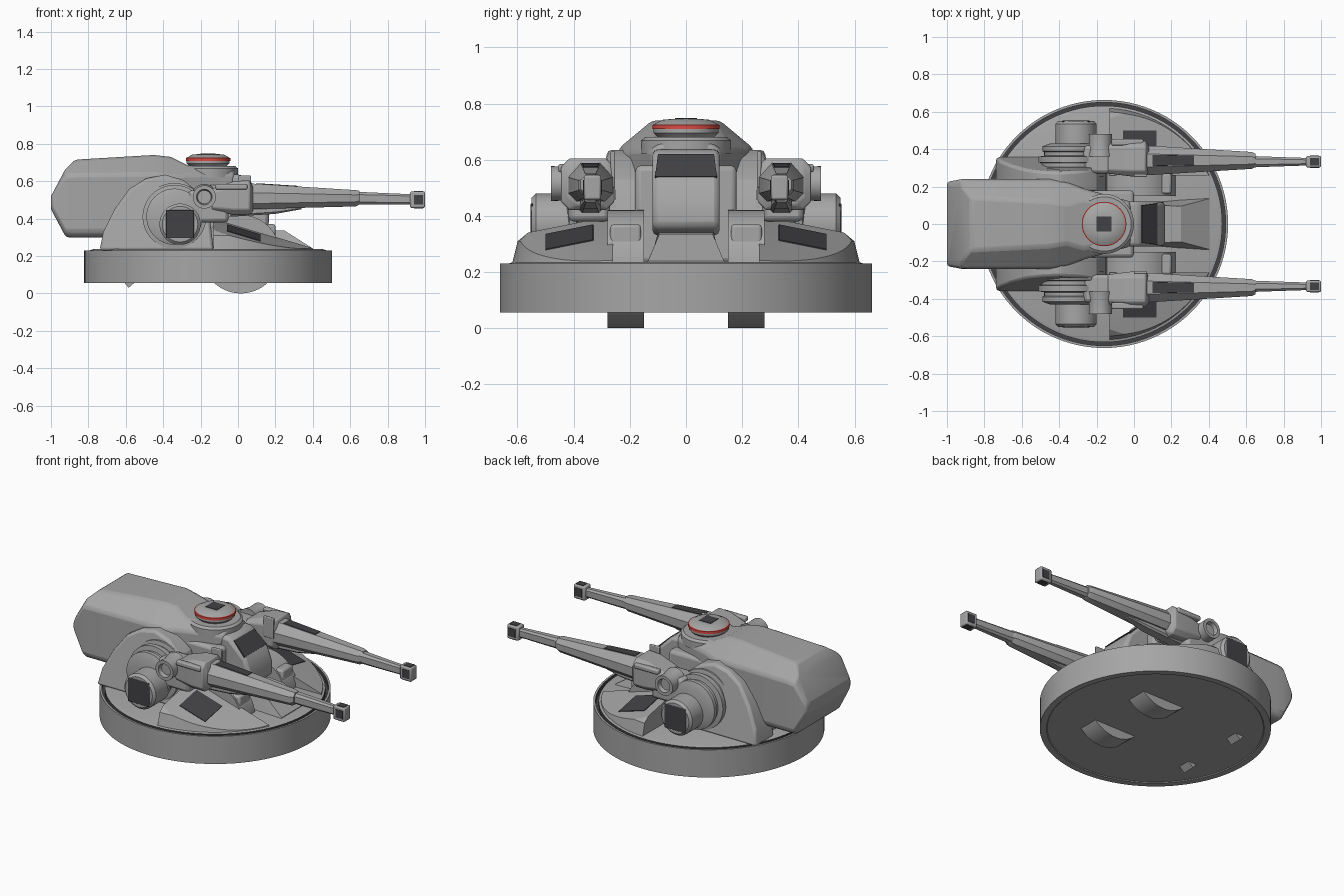
import bpy, bmesh, math
from mathutils import Vector

if "Cube" in bpy.data.objects:
    bpy.data.objects.remove(bpy.data.objects["Cube"])


def material(name, rgb):
    m = bpy.data.materials.new(name)
    m.use_nodes = True
    m.diffuse_color = (*rgb, 1)
    m.node_tree.nodes["Principled BSDF"].inputs["Base Color"].default_value = (*rgb, 1)
    return m


GREY = material("armour grey", (0.38, 0.38, 0.38))
DARK = material("dark panel", (0.055, 0.055, 0.06))
RED = material("warning red", (0.7, 0.07, 0.055))


def finish(name, bm, mats, bevel=0, rule=None):
    bmesh.ops.recalc_face_normals(bm, faces=bm.faces)
    if rule:
        for f in bm.faces:
            f.material_index = rule(f.calc_center_median())
    me = bpy.data.meshes.new(name)
    bm.to_mesh(me)
    bm.free()
    for m in mats:
        me.materials.append(m)
    for p in me.polygons:
        p.use_smooth = True
    me.set_sharp_from_angle(angle=math.radians(28))
    ob = bpy.data.objects.new(name, me)
    bpy.context.collection.objects.link(ob)
    if bevel:
        b = ob.modifiers.new("soft edges", "BEVEL")
        b.width, b.segments, b.limit_method = bevel, 2, "ANGLE"
    return ob


def skin(rings, s=1):
    """Solid through a row of rings, mirrored across y when s is -1."""
    bm = bmesh.new()
    vs = [[bm.verts.new((x, y * s, z)) for x, y, z in r] for r in rings]
    n = len(vs[0])
    for a, b in zip(vs, vs[1:]):
        for i in range(n):
            bm.faces.new((a[i], a[(i + 1) % n], b[(i + 1) % n], b[i]))
    bm.faces.new(vs[0])
    bm.faces.new(vs[-1])
    return bm


def part(name, rings, mat=GREY, bevel=0, pair=False):
    if pair:
        for side, s in (("far", 1), ("near", -1)):
            finish(side + "_" + name, skin(rings, s), [mat], bevel)
    else:
        finish(name, skin(rings), [mat], bevel)


def turned(profile, cx, c2, axis="z", n=64):
    """Rings for (radius, height) points around the z or y axis."""
    out = []
    for r, h in profile:
        ring = []
        for i in range(n):
            a = math.tau * i / n
            u, v = cx + r * math.cos(a), c2 + r * math.sin(a)
            ring.append((u, v, h) if axis == "z" else (u, h, v))
        out.append(ring)
    return out


def loft(sections, y=0):
    """Chamfered box sections along x: x, half width, bottom, top, chamfer y, chamfer z."""
    out = []
    for x, w, b, t, cy, cz in sections:
        k = min(cy, cz, 0.03)
        half = [(w - k, b), (w, b + k), (w, t - cz), (w - cy, t)]
        out.append([(x, y + p, z) for p, z in half] +
                   [(x, y - p, z) for p, z in reversed(half)])
    return out


def prism(outline, y0, y1, lean=0):
    """Side outline in x, z given thickness in y; the outer side may lean in."""
    return [[(x, y0, z) for x, z in outline],
            [(x, y1 - lean * (z - 0.23), z) for x, z in outline]]


def box(x0, x1, y0, y1, z0, z1):
    return prism([(x0, z0), (x1, z0), (x1, z1), (x0, z1)], y0, y1)


def plate(corners):
    c = [Vector(p) for p in corners]
    n = (c[1] - c[0]).cross(c[2] - c[0]).normalized() * 0.004
    return [[p - n for p in c], [p + n for p in c]]


CX = -0.16  # turntable centre

# Turntable with a dark groove inside its rim
base = skin(turned([(0.62, 0.06), (0.625, 0.055), (0.663, 0.055), (0.663, 0.23), (0.65, 0.23),
                    (0.65, 0.2), (0.632, 0.2), (0.632, 0.23), (0.615, 0.236)], CX, 0, n=96))


def groove(c):
    r = math.hypot(c.x - CX, c.y)
    return int(0.626 < r < 0.656 and 0.19 < c.z < 0.225)


finish("turntable", base, [GREY, DARK], rule=groove)


# Sloping deck lobes at the gun end, cut from a domed disc
def slope(x, y):
    return 0.45 - 0.3 * (x + 0.12) - 0.2 * y


for side, s in (("far", 1), ("near", -1)):
    bm = skin(turned([(0.62, 0.23), (0.6, 0.31), (0.54, 0.36), (0.35, 0.39)], CX, 0, n=96))
    cuts = [((0, 0, slope(0, 0)), (0.3, 0.2 * s, 1)),
            ((-0.13, 0, 0), (-1, 0, 0)), ((0, 0.26 * s, 0), (0, -s, 0))]
    for co, no in cuts:
        bmesh.ops.bisect_plane(bm, geom=bm.verts[:] + bm.edges[:] + bm.faces[:],
                               plane_co=co, plane_no=no, clear_outer=True)
        bmesh.ops.holes_fill(bm, edges=bm.edges[:], sides=0)
    finish(side + "_deck_lobe", bm, [GREY])
part("deck_panel", plate([(x, y, slope(x, y)) for x, y in
     ((-0.06, 0.33), (0.12, 0.33), (0.12, 0.5), (-0.06, 0.5))]), DARK, pair=True)

# Drive wheels through the turntable, their housings and the locking lugs
part("drive_wheel", turned([(0.21, 0.15), (0.21, 0.28)], 0.015, 0.21, "y"), pair=True)
part("wheel_housing", box(-0.12, 0.2, 0.16, 0.27, 0.23, 0.37), bevel=0.012, pair=True)
part("locking_lug", prism([(-0.61, 0.06), (-0.585, 0.03), (-0.55, 0.06)], 0.17, 0.25), pair=True)

# Main hull, core and side cheeks
part("hull", loft([(-1, 0.225, 0.45, 0.52, 0.02, 0.02), (-0.92, 0.24, 0.3, 0.67, 0.04, 0.04),
                   (-0.87, 0.24, 0.3, 0.715, 0.1, 0.08), (-0.45, 0.24, 0.3, 0.74, 0.12, 0.1),
                   (-0.36, 0.225, 0.35, 0.73, 0.12, 0.1), (-0.27, 0.19, 0.4, 0.685, 0.06, 0.05),
                   (-0.02, 0.12, 0.56, 0.665, 0.04, 0.03)]), bevel=0.015)
part("core", box(-0.7, 0, -0.18, 0.18, 0.23, 0.58), bevel=0.02)
part("cheek", prism([(-0.74, 0.23), (-0.72, 0.33), (-0.66, 0.45), (-0.58, 0.56), (-0.49, 0.615),
                     (-0.39, 0.635), (-0.29, 0.605), (-0.2, 0.53), (-0.15, 0.4), (-0.13, 0.23)],
                    0.17, 0.36, 0.2), bevel=0.015, pair=True)

# Cockpit with window, and the chute below it
part("cockpit", prism([(-0.12, 0.64), (0.02, 0.635), (0.13, 0.53), (0.165, 0.44), (0.165, 0.36),
                       (0.1, 0.33), (-0.12, 0.33)], -0.12, 0.12), bevel=0.02)
part("window", plate([(0.04, -0.1, 0.617), (0.122, -0.11, 0.538),
                      (0.122, 0.11, 0.538), (0.04, 0.1, 0.617)]), DARK)
part("chute", [[(0.14, -0.12, 0.23), (0.14, 0.12, 0.23), (0.14, 0.1, 0.34), (0.14, -0.1, 0.34)],
               [(0.25, -0.13, 0.23), (0.25, 0.13, 0.23), (0.25, 0.095, 0.335), (0.25, -0.095, 0.335)],
               [(0.4, -0.14, 0.23), (0.4, 0.14, 0.23), (0.4, 0.135, 0.24), (0.4, -0.135, 0.24)]])

# Sensor on the roof
part("sensor_platform", turned([(0.16, 0.62), (0.16, 0.668), (0.145, 0.68)], CX, 0))
part("sensor_dome", turned([(0.09, 0.67), (0.115, 0.695), (0.115, 0.725),
                            (0.085, 0.742), (0.05, 0.745)], CX, 0))
part("sensor_ring", turned([(0.105, 0.709), (0.119, 0.709), (0.119, 0.724), (0.105, 0.729)], CX, 0), RED)
part("sensor_panel", box(CX - 0.04, CX + 0.04, -0.04, 0.04, 0.74, 0.748), DARK)

# Gun trunnions: ribbed drum, end cap and sight
part("trunnion_drum", turned([(0.18, 0.25), (0.18, 0.3), (0.155, 0.305), (0.155, 0.325), (0.17, 0.33),
                              (0.17, 0.36), (0.14, 0.365), (0.14, 0.385), (0.15, 0.39), (0.15, 0.415),
                              (0.11, 0.43)], -0.34, 0.41, "y"), pair=True)
part("trunnion_cap", turned([(0.11, 0.4), (0.11, 0.535), (0.095, 0.55)], -0.31, 0.37, "y"), pair=True)
part("cap_panel", box(-0.385, -0.235, 0.545, 0.553, 0.295, 0.445), DARK, bevel=0.03, pair=True)
part("gun_sight", turned([(0.07, 0.36), (0.06, 0.42), (0.062, 0.48), (0.042, 0.48), (0.036, 0.455)],
                         -0.18, 0.515, "y", 32), pair=True)

# Guns
GY = 0.34
part("gun_arm", box(-0.27, -0.05, 0.27, 0.42, 0.38, 0.55), bevel=0.02, pair=True)
part("gun_breech", loft([(-0.14, 0.08, 0.44, 0.56, 0.02, 0.02), (-0.02, 0.095, 0.42, 0.6, 0.03, 0.03),
                         (0.06, 0.095, 0.42, 0.605, 0.03, 0.03), (0.08, 0.07, 0.44, 0.57, 0.03, 0.03)],
                        GY + 0.01), bevel=0.006, pair=True)
part("breech_rail", box(-0.12, 0.05, 0.42, 0.455, 0.555, 0.585), bevel=0.008, pair=True)
part("breech_fin", box(0, 0.07, 0.252, 0.268, 0.5, 0.63), bevel=0.005, pair=True)
part("gun_shroud", loft([(0.06, 0.08, 0.45, 0.588, 0.045, 0.05), (0.63, 0.045, 0.465, 0.552, 0.025, 0.025),
                         (0.65, 0.035, 0.475, 0.548, 0.02, 0.02)], GY), pair=True)
part("under_rail", loft([(-0.04, 0.04, 0.41, 0.47, 0.01, 0.01), (0.2, 0.035, 0.425, 0.48, 0.01, 0.01),
                         (0.34, 0.02, 0.45, 0.48, 0.005, 0.005)], GY), pair=True)
part("shroud_panel", loft([(0.1, 0.03, 0.58, 0.589, 0.001, 0.001),
                           (0.32, 0.026, 0.566, 0.575, 0.001, 0.001)], GY), DARK, pair=True)
part("barrel", loft([(0.64, 0.03, 0.475, 0.543, 0.015, 0.015), (0.75, 0.026, 0.475, 0.538, 0.012, 0.012),
                     (0.93, 0.02, 0.475, 0.53, 0.01, 0.01)], GY - 0.007), pair=True)
part("muzzle", box(0.92, 1, 0.302, 0.364, 0.457, 0.545), bevel=0.008, pair=True)
part("muzzle_side_panel", box(0.94, 0.99, 0.299, 0.367, 0.475, 0.527), DARK, pair=True)
part("muzzle_top_panel", box(0.94, 0.99, 0.312, 0.354, 0.454, 0.548), DARK, pair=True)
